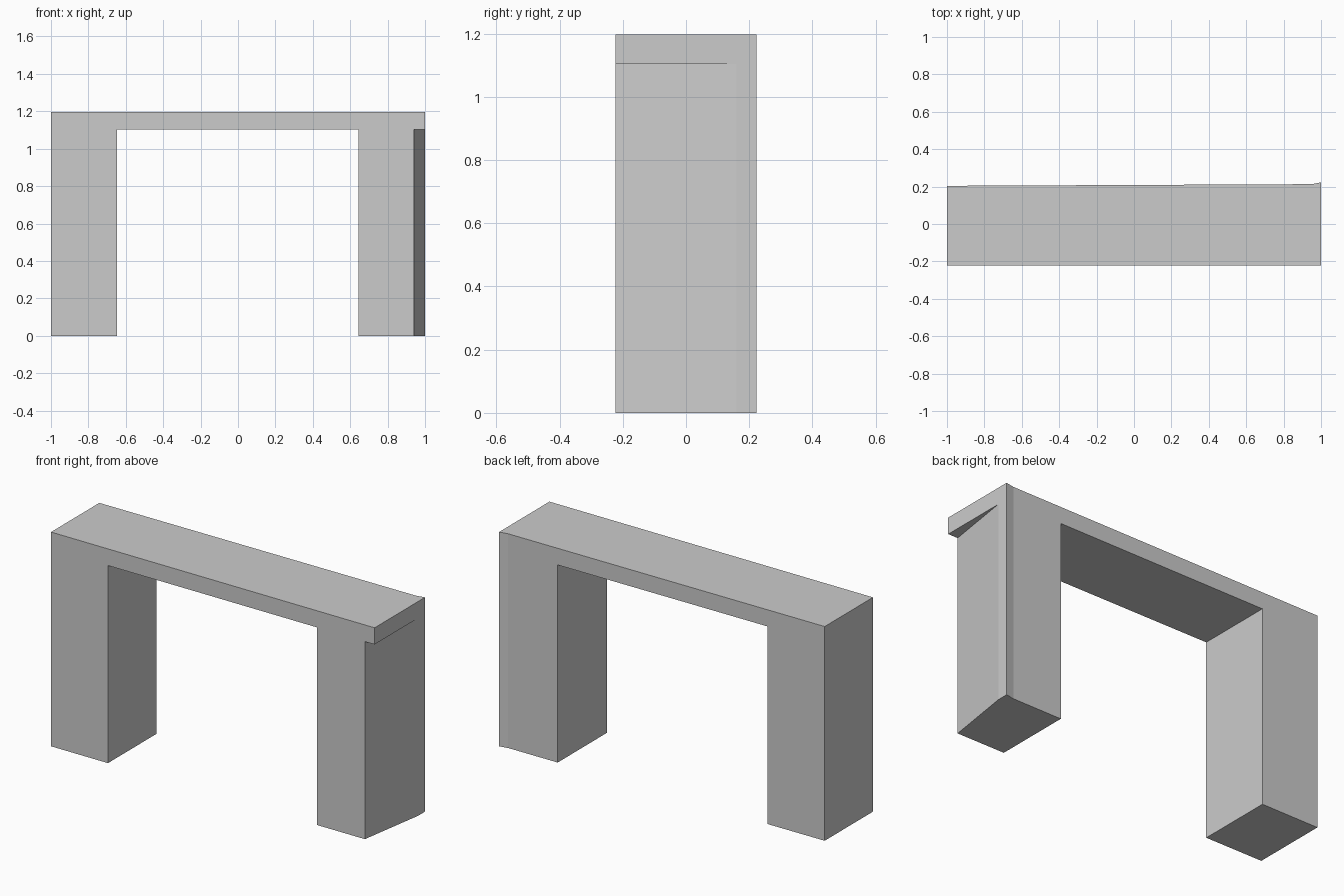
import bpy, bmesh

if "Cube" in bpy.data.objects:
    bpy.data.objects.remove(bpy.data.objects["Cube"])


def prism(name, footprint, z0, z1):
    """Extrude a floor outline from z0 up to z1."""
    bm = bmesh.new()
    face = bm.faces.new([bm.verts.new((x, y, z0)) for x, y in footprint])
    top = bmesh.ops.extrude_face_region(bm, geom=[face])["geom"]
    verts = [v for v in top if isinstance(v, bmesh.types.BMVert)]
    bmesh.ops.translate(bm, verts=verts, vec=(0, 0, z1 - z0))
    bmesh.ops.recalc_face_normals(bm, faces=bm.faces)
    mesh = bpy.data.meshes.new(name)
    bm.to_mesh(mesh)
    bm.free()
    obj = bpy.data.objects.new(name, mesh)
    bpy.context.collection.objects.link(obj)
    return obj


HEIGHT, UNDERSIDE, FRONT = 1.197, 1.104, -0.2225

# Solid arch block with the slightly flared back right corner
arch = prism("arch", [(-1, FRONT), (1, FRONT), (1, 0.2225),
                      (0.95, 0.213), (-1, 0.204)], 0, HEIGHT)

# Opening between the two legs
opening = prism("opening_cutter", [(-0.648, -0.5), (0.645, -0.5),
                                   (0.645, 0.5), (-0.648, 0.5)], -0.1, UNDERSIDE)

# Slanted recess under the lintel on the right leg's outer side
recess = prism("recess_cutter", [(0.9243, -0.3225), (1.2, -0.3225),
                                 (1.2, 0.26), (1.0157, 0.26)], -0.1, UNDERSIDE)

for cutter in (opening, recess):
    cut = arch.modifiers.new(cutter.name, "BOOLEAN")
    cut.operation = "DIFFERENCE"
    cut.solver = "EXACT"
    cut.object = cutter
    cutter.hide_render = True
    cutter.display_type = "WIRE"
